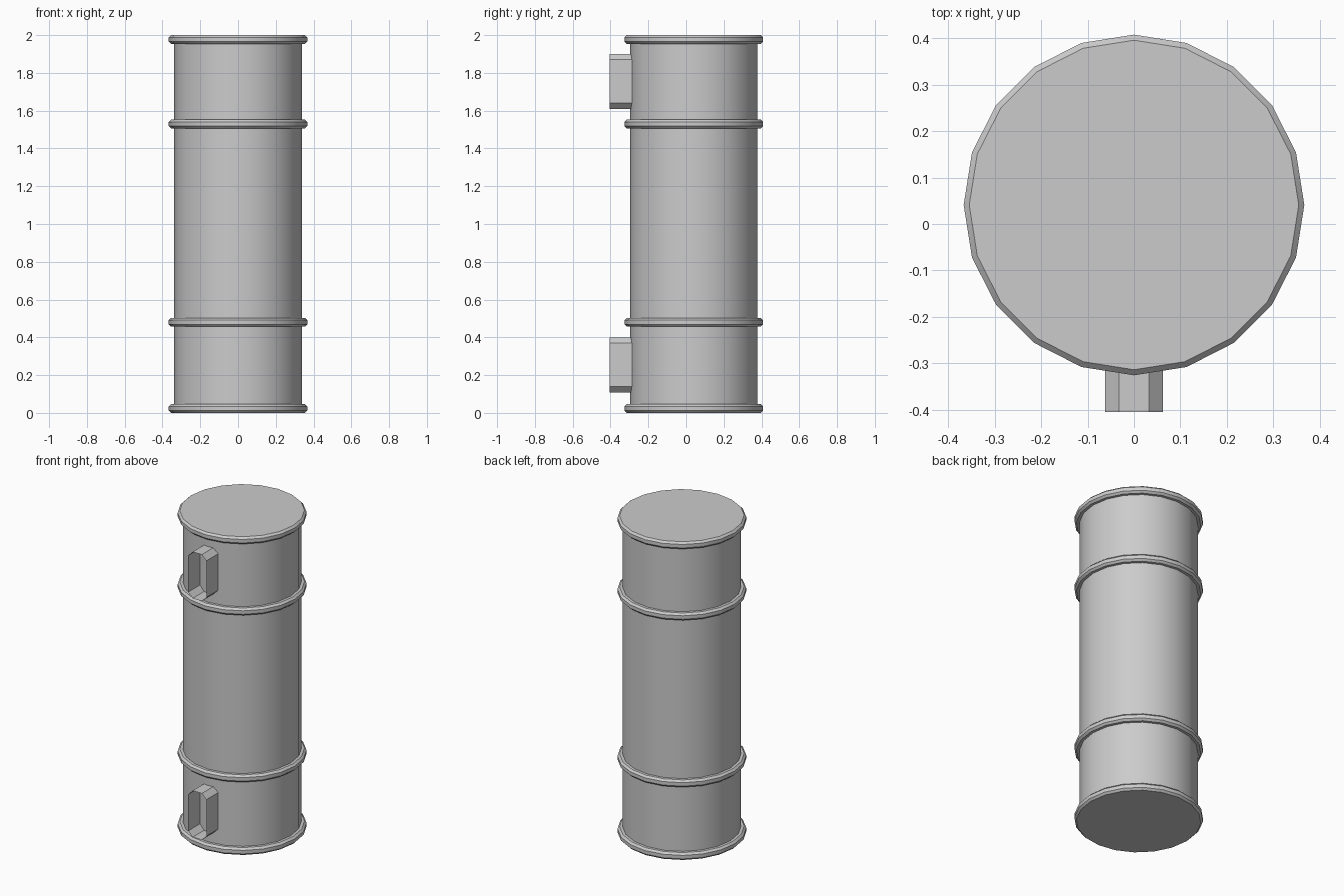
import bpy
import math

if "Cube" in bpy.data.objects:
    bpy.data.objects.remove(bpy.data.objects["Cube"], do_unlink=True)

SIDES = 20
CENTRE_Y = 0.041
BODY_R = 0.338
RIM_R = 0.367
CHAMFER = 0.012
HOOP_H = 0.046

grey = bpy.data.materials.new("grey_metal")
grey.use_nodes = True
colour = (0.6, 0.6, 0.6, 1)
grey.diffuse_color = colour
grey.node_tree.nodes["Principled BSDF"].inputs["Base Color"].default_value = colour


def add_object(name, verts, faces):
    mesh = bpy.data.meshes.new(name)
    mesh.from_pydata(verts, [], faces)
    mesh.materials.append(grey)
    obj = bpy.data.objects.new(name, mesh)
    bpy.context.collection.objects.link(obj)
    bpy.ops.object.select_all(action="DESELECT")
    obj.select_set(True)
    bpy.context.view_layer.objects.active = obj
    bpy.ops.object.shade_smooth_by_angle(angle=math.radians(30))
    return obj


def bridge(rows, n):
    """Quads joining successive closed loops of n points."""
    return [(r * n + i, r * n + (i + 1) % n, (r + 1) * n + (i + 1) % n, (r + 1) * n + i)
            for r in range(rows - 1) for i in range(n)]


def lathe(name, profile):
    """Capped solid turned from (radius, height) points, bottom to top."""
    verts = []
    for radius, z in profile:
        for i in range(SIDES):
            a = math.tau * i / SIDES
            verts.append((radius * math.cos(a), CENTRE_Y + radius * math.sin(a), z))
    faces = bridge(len(profile), SIDES)
    last = (len(profile) - 1) * SIDES
    faces.append(tuple(reversed(range(SIDES))))
    faces.append(tuple(range(last, last + SIDES)))
    return add_object(name, verts, faces)


def bracket(name, z_mid):
    """Open, thin-walled tube with a chamfered rectangular outline."""
    w, h, c = 0.063, 0.146, 0.031
    outline = [(w, -h + c), (w, h - c), (w - c, h), (c - w, h),
               (-w, h - c), (-w, c - h), (c - w, -h), (w - c, -h)]
    verts = [(x, y, z_mid + z) for y in (-0.405, -0.285) for x, z in outline]
    return add_object(name, verts, [f[::-1] for f in bridge(2, len(outline))])


# Drum wall
lathe("drum_body", [(BODY_R, 0.02), (BODY_R, 1.98)])

# End rims and reinforcing hoops
for name, z in (("bottom_rim", 0), ("lower_hoop", 0.457),
                ("upper_hoop", 1.506), ("top_rim", 2 - HOOP_H)):
    top = z + HOOP_H
    lathe(name, [(RIM_R - CHAMFER, z), (RIM_R, z + CHAMFER),
                 (RIM_R, top - CHAMFER), (RIM_R - CHAMFER, top)])

# Front brackets
bracket("lower_bracket", 0.254)
bracket("upper_bracket", 1.755)
